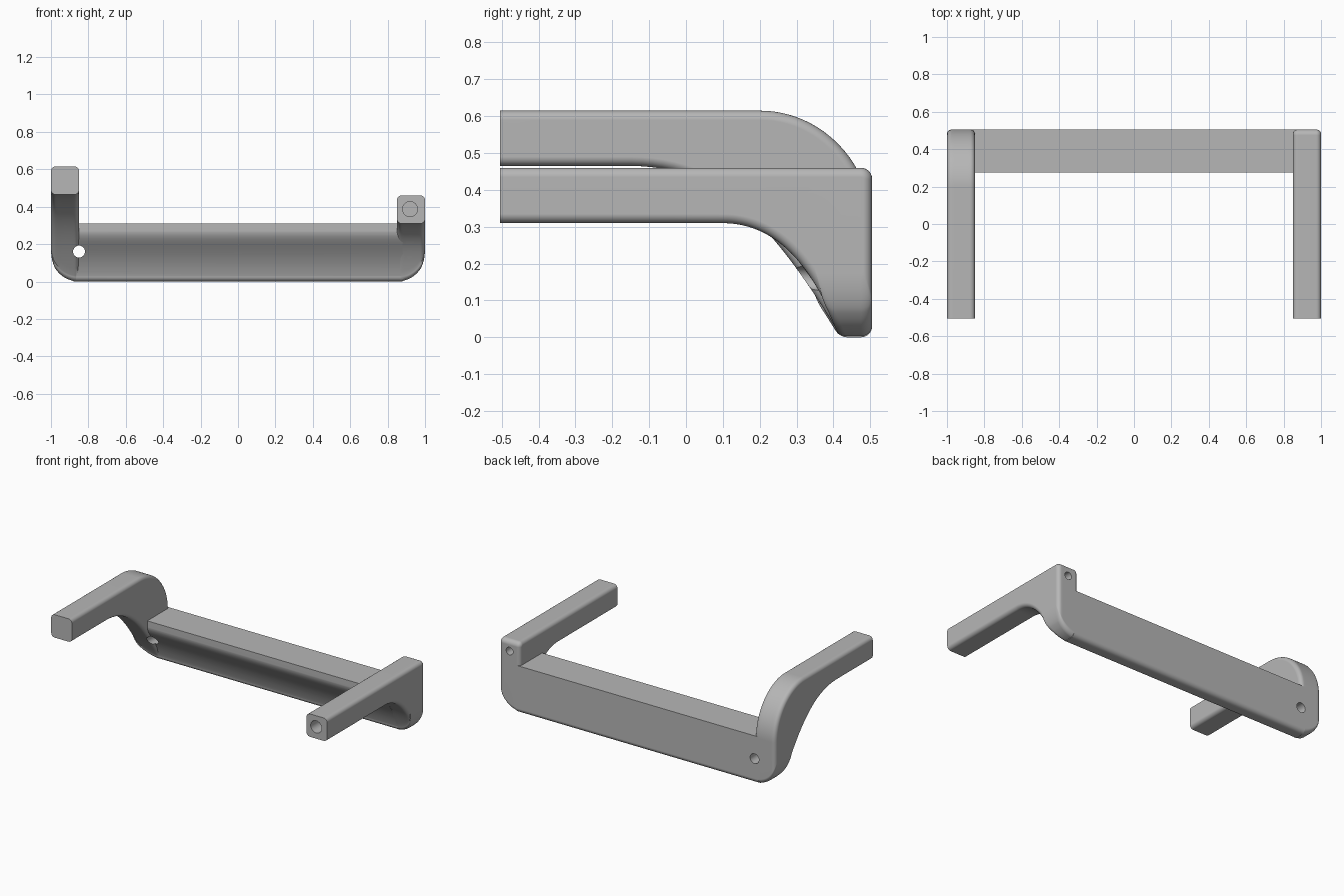
import bpy, bmesh, math
from mathutils import Vector

cube = bpy.data.objects.get("Cube")
if cube:
    bpy.data.objects.remove(cube)

FRONT, BACK = -0.505, 0.505   # depth limits
INNER, ARM = 0.85, 0.15       # inner side of an arm and its width
FILLET, ROUND = 0.025, 0.03

grey = bpy.data.materials.new("plain grey")
grey.use_nodes = True
grey.diffuse_color = (0.47, 0.47, 0.47, 1)
grey.node_tree.nodes["Principled BSDF"].inputs["Base Color"].default_value = grey.diffuse_color


def bezier(a, b, c, d, n=24):
    a, b, c, d = map(Vector, (a, b, c, d))
    pts = []
    for i in range(n + 1):
        t = i / n
        s = 1 - t
        pts.append(a * s**3 + b * 3 * s * s * t + c * 3 * s * t * t + d * t**3)
    return pts


def corner(cy, cz, start, n=6):
    """Quarter round, turning counter-clockwise from a start angle."""
    return [Vector((cy + ROUND * math.cos(a), cz + ROUND * math.sin(a)))
            for a in (math.radians(start + 90 * i / n) for i in range(n + 1))]


def cut_curve(curve, z, n=24):
    """Resample a falling curve so that it stops at height z."""
    k = next((i for i in range(1, len(curve)) if curve[i].y <= z), len(curve) - 1)
    f = (curve[k - 1].y - z) / (curve[k - 1].y - curve[k].y)
    end = k - 1 + min(max(f, 0), 1)
    pts = []
    for i in range(n + 1):
        p = end * i / n
        j = min(int(p), len(curve) - 2)
        pts.append(curve[j].lerp(curve[j + 1], p - j))
    return pts


def outline(under, upper, floor):
    """Side profile: underside curve, rounded foot, back and top."""
    low = cut_curve(under, floor + ROUND)
    foot = corner(low[-1].x + ROUND, floor + ROUND, 180)[1:]
    heel = corner(BACK - ROUND, floor + ROUND, 270)
    return low + foot + heel + upper


def inset(pts, d):
    """Move a profile inwards, keeping the flat front end in its plane."""
    out = []
    for i, p in enumerate(pts):
        a = (p - pts[i - 1]).normalized()
        b = (pts[(i + 1) % len(pts)] - p).normalized()
        na, nb = Vector((-a.y, a.x)), Vector((-b.y, b.x))
        q = p + (na + nb) * (d / max(1 + na.dot(nb), 0.5))
        if p.x < FRONT + 0.001:
            q.x = FRONT
        out.append(q)
    return out


def loft(name, slices):
    bm = bmesh.new()
    rings = [[bm.verts.new((x, p.x, p.y)) for p in pts] for x, pts in slices]
    n = len(rings[0])
    for r0, r1 in zip(rings, rings[1:]):
        for i in range(n):
            j = (i + 1) % n
            bm.faces.new((r0[i], r0[j], r1[j], r1[i]))
    bm.faces.new(rings[0])
    bm.faces.new(rings[-1])
    bmesh.ops.recalc_face_normals(bm, faces=bm.faces)
    mesh = bpy.data.meshes.new(name)
    bm.to_mesh(mesh)
    bm.free()
    mesh.materials.append(grey)
    obj = bpy.data.objects.new(name, mesh)
    bpy.context.collection.objects.link(obj)
    return obj


def arm(name, side, under, upper):
    steps = [FILLET * (1 - math.cos(math.radians(a))) for a in range(0, 91, 15)]
    middle = [FILLET + (ARM - 2 * FILLET) * i / 8 for i in range(1, 8)]
    slices = []
    for u in steps + middle + [ARM - s for s in reversed(steps)]:
        edge = min(u, ARM - u, FILLET)
        d = FILLET - math.sqrt(max(FILLET**2 - (FILLET - edge)**2, 0))
        floor = ARM - math.sqrt(max(ARM**2 - u * u, 0))   # rounded outer corner
        pts = outline(under, upper, floor)
        slices.append((side * (INNER + u), inset(pts, d)))
    return loft(name, slices)


def combine(target, other, operation):
    mod = target.modifiers.new(operation.lower(), "BOOLEAN")
    mod.operation = operation
    mod.solver = "EXACT"
    mod.object = other
    bpy.context.view_layer.objects.active = target
    bpy.ops.object.modifier_apply(modifier=mod.name)
    bpy.data.objects.remove(other)


def drill(target, x, y, z, radius, depth):
    bpy.ops.mesh.primitive_cylinder_add(vertices=32, radius=radius, depth=depth,
                                        location=(x, y, z), rotation=(math.pi / 2, 0, 0))
    tool = bpy.context.object
    tool.hide_render = True
    tool.data.materials.append(grey)
    combine(target, tool, "DIFFERENCE")


# Low arm: square heel at the back
low_under = [Vector((FRONT, 0.31))] + bezier((0.1, 0.31), (0.24, 0.31), (0.34, 0.2), (0.41, 0.02))
low_upper = corner(BACK - ROUND, 0.46 - ROUND, 0) + [Vector((FRONT, 0.46))]
low_arm = arm("low_arm", 1, low_under, low_upper)

# High arm: sweeping bend at the back
high_under = [Vector((FRONT, 0.465))] + bezier((-0.15, 0.465), (0.08, 0.465), (0.22, 0.33), (0.41, 0.02))
high_upper = bezier((BACK, 0.3), (BACK, 0.47), (0.37, 0.615), (0.2, 0.615)) + [Vector((FRONT, 0.615))]
high_arm = arm("high_arm", -1, high_under, high_upper)

# Crossbar, running a little way into both arms
bar_under = bezier((0.275, 0.27), (0.28, 0.21), (0.36, 0.17), (0.41, 0.02))
bar_upper = [Vector((BACK, 0.31)), Vector((0.275, 0.31))]
bar = outline(bar_under, bar_upper, 0)
bracket = loft("bracket_body", [(-0.88, bar), (0.88, bar)])

combine(bracket, low_arm, "UNION")
combine(bracket, high_arm, "UNION")

# Through hole beside the high arm, blind holes in both ends of the low arm
drill(bracket, -0.85, 0.4, 0.16, 0.032, 0.6)
drill(bracket, 0.92, FRONT, 0.387, 0.04, 0.2)
drill(bracket, 0.925, BACK, 0.39, 0.025, 0.2)

bpy.ops.object.select_all(action="DESELECT")
bracket.select_set(True)
bpy.context.view_layer.objects.active = bracket
bpy.ops.object.shade_smooth_by_angle(angle=math.radians(35))
normals = bracket.modifiers.new("weighted_normals", "WEIGHTED_NORMAL")
normals.keep_sharp = True
